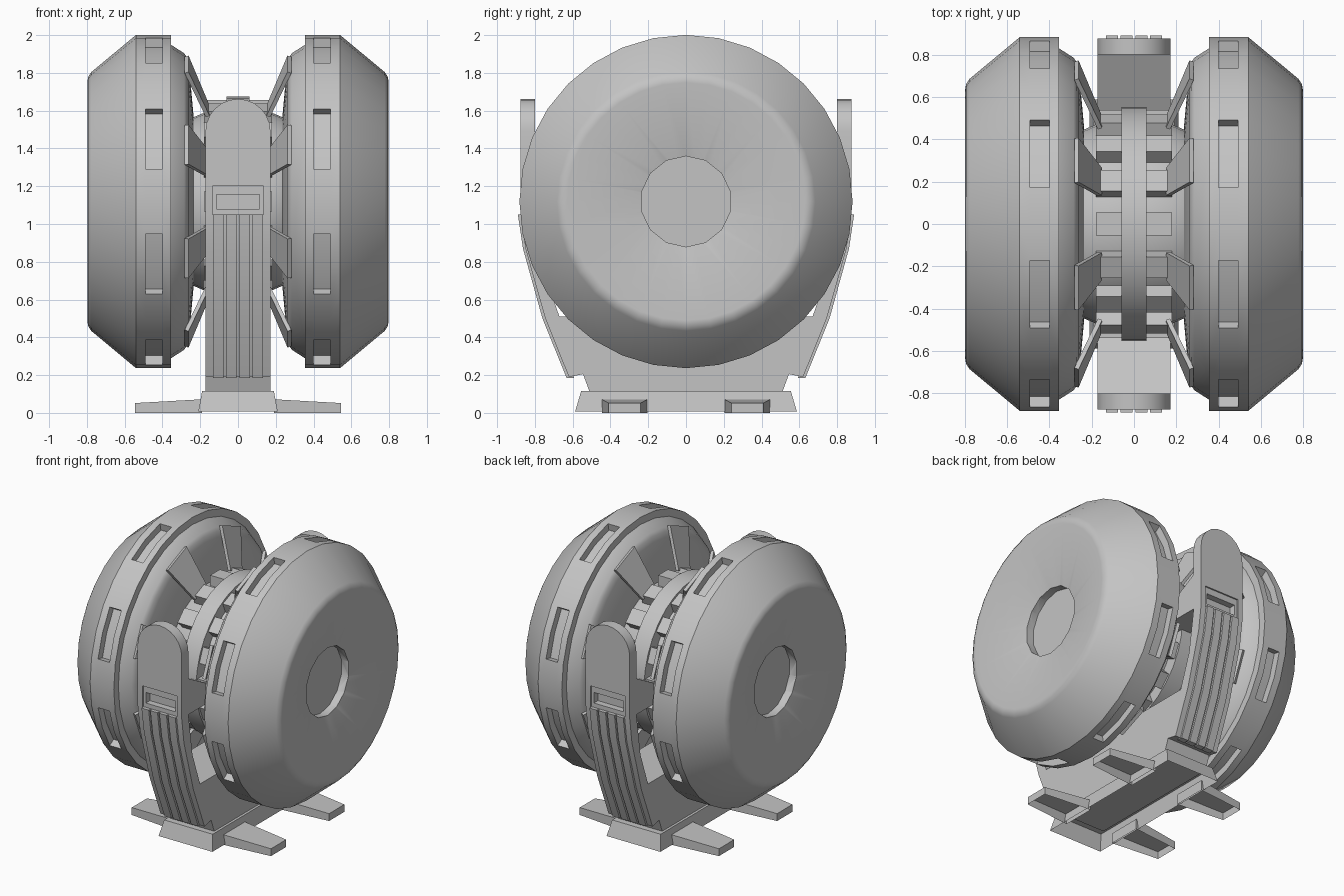
import bpy, bmesh
from math import sin, cos, pi
from mathutils import Matrix, Vector

AXIS_Z = 1.119         # height of the wheel axle
SEG = 32

cube = bpy.data.objects.get("Cube")
if cube:
    bpy.data.objects.remove(cube, do_unlink=True)

grey = bpy.data.materials.new("plain_grey")
grey.use_nodes = True
colour = (0.55, 0.55, 0.55, 1)
grey.diffuse_color = colour
grey.node_tree.nodes["Principled BSDF"].inputs["Base Color"].default_value = colour


def finish(bm, name, z=0.0):
    bmesh.ops.remove_doubles(bm, verts=bm.verts, dist=1e-5)
    bmesh.ops.recalc_face_normals(bm, faces=bm.faces)
    mesh = bpy.data.meshes.new(name)
    bm.to_mesh(mesh)
    bm.free()
    obj = bpy.data.objects.new(name, mesh)
    obj.location.z = z
    bpy.context.collection.objects.link(obj)
    mesh.materials.append(grey)
    return obj


def activate(obj):
    bpy.ops.object.select_all(action='DESELECT')
    obj.select_set(True)
    bpy.context.view_layer.objects.active = obj


def smooth(obj):
    activate(obj)
    bpy.ops.object.shade_smooth_by_angle(angle=0.55)


def mirror(obj, x=False, y=False):
    mod = obj.modifiers.new("mirror", 'MIRROR')
    mod.use_axis = (x, y, False)


def cut(obj, cutter):
    cutter.hide_render = True
    mod = obj.modifiers.new("cut", 'BOOLEAN')
    mod.operation = 'DIFFERENCE'
    mod.object = cutter
    activate(obj)
    bpy.ops.object.modifier_apply(modifier=mod.name)
    bpy.data.objects.remove(cutter, do_unlink=True)


def add_loft(bm, a, b):
    """Solid between two matching loops of points."""
    va = [bm.verts.new(p) for p in a]
    vb = [bm.verts.new(p) for p in b]
    n = len(va)
    bm.faces.new(va)
    bm.faces.new(vb[::-1])
    for i in range(n):
        j = (i + 1) % n
        bm.faces.new((va[i], vb[i], vb[j], va[j]))


def loft(name, a, b, z=0.0):
    bm = bmesh.new()
    add_loft(bm, a, b)
    return finish(bm, name, z)


def rect_at(x, y, z):
    return [(-x, -y, z), (x, -y, z), (x, y, z), (-x, y, z)]


def box(name, x, y0, y1, z0, z1):
    rect = [(-x, y0), (x, y0), (x, y1), (-x, y1)]
    return loft(name, [(a, b, z0) for a, b in rect], [(a, b, z1) for a, b in rect])


def revolve(profile, n):
    """Spin (x, radius) points about the x axis; angle zero points up."""
    bm = bmesh.new()
    rings = []
    for i in range(n):
        t = 2 * pi * i / n
        rings.append([bm.verts.new((x, r * sin(t), r * cos(t))) for x, r in profile])
    grid = []
    for i in range(n):
        a, b = rings[i], rings[(i + 1) % n]
        grid.append([bm.faces.new((a[k], a[k + 1], b[k + 1], b[k]))
                     for k in range(len(profile) - 1)])
    return bm, grid


# Wheels: one dished disc, mirrored, with slots sunk into the rim
rim = 0.882
disc_profile = [(0.235, 0), (0.235, 0.45), (0.26, 0.725), (0.27, 0.762), (0.285, 0.785),
                (0.355, 0.83), (0.355, rim), (0.40, rim), (0.49, rim), (0.54, rim),
                (0.777, 0.685), (0.793, 0.66), (0.798, 0.63), (0.70, 0.24), (0.68, 0)]
slot_column = disc_profile.index((0.40, rim))
bm, grid = revolve(disc_profile, SEG)
for s in range(0, SEG, 4):
    slot = [grid[s + 1][slot_column], grid[s + 2][slot_column]]
    ext = bmesh.ops.extrude_face_region(bm, geom=slot)
    for v in ext["geom"]:
        if isinstance(v, bmesh.types.BMVert):
            v.co.y *= 0.943
            v.co.z *= 0.943
    bmesh.ops.delete(bm, geom=[f for f in slot if f.is_valid], context='FACES')
wheel = finish(bm, "wheels", AXIS_Z)
bm, grid = revolve([(0.645, 0), (0.645, 0.24), (0.9, 0.24), (0.9, 0)], 14)
cut(wheel, finish(bm, "hole_cutter", AXIS_Z))
smooth(wheel)
mirror(wheel, x=True)

# Hub drum with raised middle ring
bm, grid = revolve([(-0.25, 0), (-0.25, 0.44), (-0.18, 0.47), (-0.06, 0.47), (-0.06, 0.555),
                    (0.06, 0.555), (0.06, 0.47), (0.18, 0.47), (0.25, 0.44), (0.25, 0)], SEG)
smooth(finish(bm, "hub_drum", AXIS_Z))

# Hub teeth on both sides of the ring
bm = bmesh.new()
for i in range(16):
    spin = Matrix.Rotation(2 * pi * i / 16, 3, 'X')
    add_loft(bm, [spin @ Vector((x + 0.115, y, z)) for x, y, z in rect_at(0.065, 0.054, 0.44)],
             [spin @ Vector((x + 0.115, y, z)) for x, y, z in rect_at(0.065, 0.054, 0.538)])
mirror(finish(bm, "hub_teeth", AXIS_Z), x=True)

# Flared petals between hub and wheels
bm = bmesh.new()
for i in range(8):
    spin = Matrix.Rotation(2 * pi * (i + 0.5) / 8, 3, 'X')
    plate = [Vector(p) for p in ((0.15, -0.07, 0.52), (0.262, -0.113, 0.79),
                                 (0.262, 0.113, 0.79), (0.15, 0.07, 0.52))]
    back = Vector((0.02, 0, -0.008))
    add_loft(bm, [spin @ p for p in plate], [spin @ (p + back) for p in plate])
mirror(finish(bm, "petals", AXIS_Z), x=True)

# Cradle: U-shaped side profile extruded across
W = 0.172
outer = [(0.875, 1.3), (0.875, 1.05), (0.85, 0.87), (0.745, 0.5), (0.62, 0.19),
         (0.545, 0.205), (0.51, 0.11)]
inner = [(0.67, 0.51), (0.755, 0.75), (0.80, 1.05), (0.80, 1.3)]
outline = ([(-y, z) for y, z in outer] + outer[::-1]
           + inner[::-1] + [(-y, z) for y, z in inner])
cradle = loft("cradle", [(-W, y, z) for y, z in outline], [(W, y, z) for y, z in outline])

# Window recess cut into each arm
for s in (-1, 1):
    for w, z0, z1, depth in ((0.135, 1.05, 1.2, 0.865), (0.115, 1.08, 1.155, 0.82)):
        y0, y1 = sorted((s * depth, s * 1.0))
        cut(cradle, box("window_cutter", w, y0, y1, z0, z1))
smooth(cradle)

# Rounded arm tops
cap = [(-W, 1.3), (W, 1.3)] + [(W * cos(pi * k / 12), 1.49 + W * sin(pi * k / 12))
                               for k in range(13)]
tops = loft("arm_tops", [(x, -0.875, z) for x, z in cap], [(x, -0.80, z) for x, z in cap])
smooth(tops)
mirror(tops, y=True)

# Raised ribs down each arm
bm = bmesh.new()
path = [(0.89, 1.05), (0.863, 0.87), (0.76, 0.5), (0.632, 0.185)]
rib = path + [(y - 0.04, z) for y, z in path[::-1]]
for x in (-0.104, -0.035, 0.035, 0.104):
    add_loft(bm, [(x - 0.028, -y, z) for y, z in rib], [(x + 0.028, -y, z) for y, z in rib])
ribs = finish(bm, "arm_ribs")
smooth(ribs)
mirror(ribs, y=True)

# Brackets sloping from the arms down to the hub
wedge = [(-0.81, 1.05), (-0.81, 1.31), (-0.46, 1.12), (-0.46, 1.05)]
mirror(loft("hub_brackets", [(-W, y, z) for y, z in wedge],
            [(W, y, z) for y, z in wedge]), y=True)


def open_below(obj):
    """Remove the downward face, leaving a shell."""
    bm = bmesh.new()
    bm.from_mesh(obj.data)
    face = min(bm.faces, key=lambda f: f.normal.z)
    bmesh.ops.delete(bm, geom=[face], context='FACES_ONLY')
    bm.to_mesh(obj.data)
    bm.free()


# Base shell with sloping sides
base = loft("base", rect_at(0.21, 0.587, 0.008), rect_at(0.19, 0.555, 0.115))
open_below(base)

# Four tapered feet, open underneath
plan = [(0.19, -0.445, 0.072), (0.545, -0.41, 0.052),
        (0.545, -0.24, 0.052), (0.19, -0.205, 0.072)]
feet = loft("feet", [(x, y, 0) for x, y, z in plan], plan)
open_below(feet)
mirror(feet, x=True, y=True)
